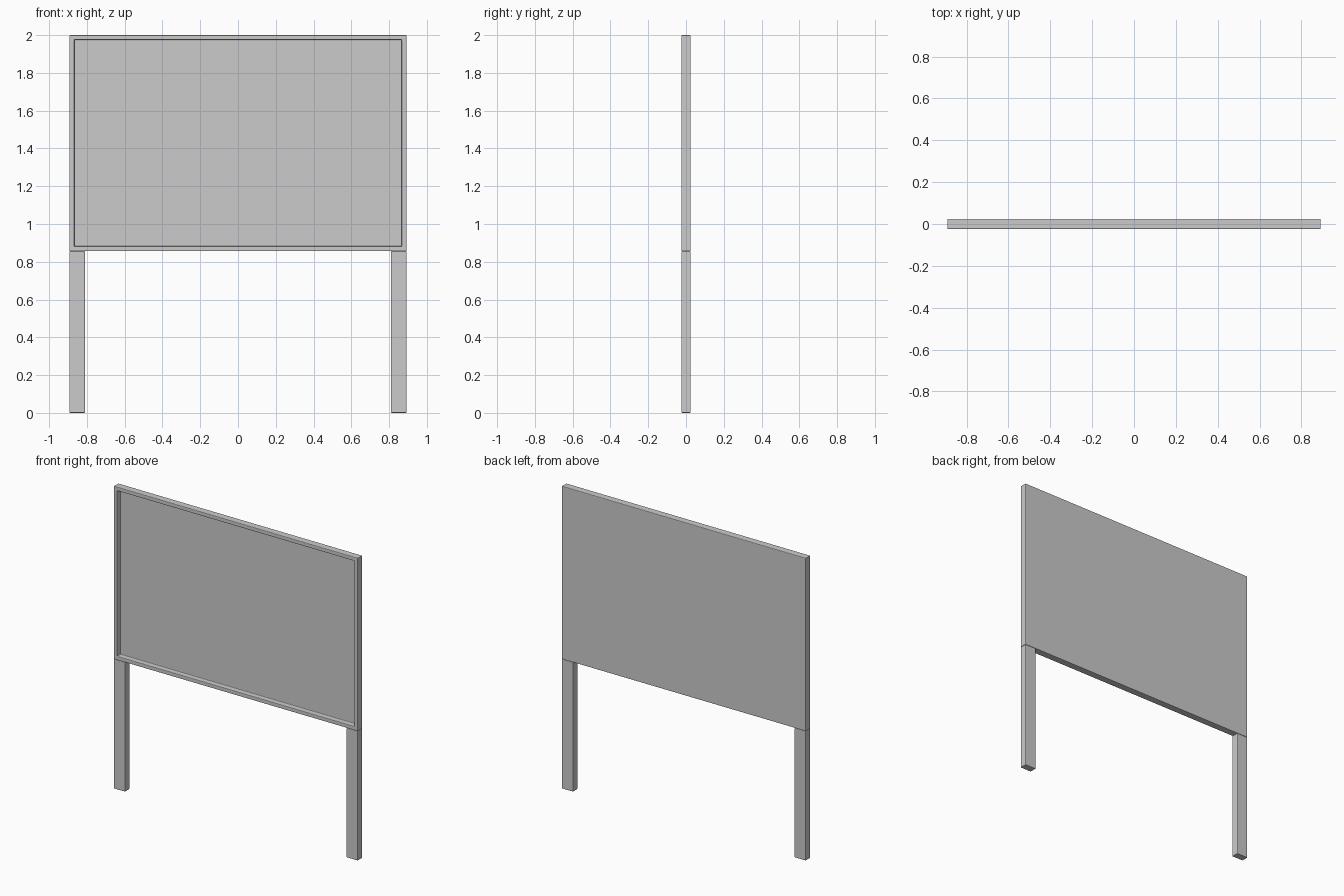
import bpy, bmesh
from mathutils import Vector

if "Cube" in bpy.data.objects:
    bpy.data.objects.remove(bpy.data.objects["Cube"])

HALF_W, HALF_D = 0.892, 0.024
BOARD_BOTTOM, TOP = 0.856, 2.0
LEG_W, FRAME, RECESS = 0.082, 0.036, 0.035


def box(name, x0, x1, z0, z1, recess=False):
    bm = bmesh.new()
    bmesh.ops.create_cube(bm, size=1)
    bmesh.ops.scale(bm, vec=Vector((x1 - x0, 2 * HALF_D, z1 - z0)), verts=bm.verts)
    bmesh.ops.translate(bm, vec=Vector(((x0 + x1) / 2, 0, (z0 + z1) / 2)), verts=bm.verts)
    if recess:
        # inset the front face, then push a straight-walled panel inward
        bm.normal_update()
        front = min(bm.faces, key=lambda f: f.calc_center_median().y)
        bmesh.ops.inset_region(bm, faces=[front], thickness=FRAME)
        new = bmesh.ops.extrude_discrete_faces(bm, faces=[front])["faces"][0]
        bmesh.ops.translate(bm, vec=Vector((0, RECESS, 0)), verts=new.verts)
    bmesh.ops.recalc_face_normals(bm, faces=bm.faces)
    mesh = bpy.data.meshes.new(name)
    bm.to_mesh(mesh)
    bm.free()
    ob = bpy.data.objects.new(name, mesh)
    bpy.context.collection.objects.link(ob)
    # softened edges
    bev = ob.modifiers.new("soft_edges", 'BEVEL')
    bev.width = 0.004
    bev.segments = 2
    bev.limit_method = 'ANGLE'
    return ob


# framed display panel
box("framed_board", -HALF_W, HALF_W, BOARD_BOTTOM, TOP, recess=True)

# two legs flush with the outer edges
for side, x0 in (("left", -HALF_W), ("right", HALF_W - LEG_W)):
    box(side + "_leg", x0, x0 + LEG_W, 0, BOARD_BOTTOM)
